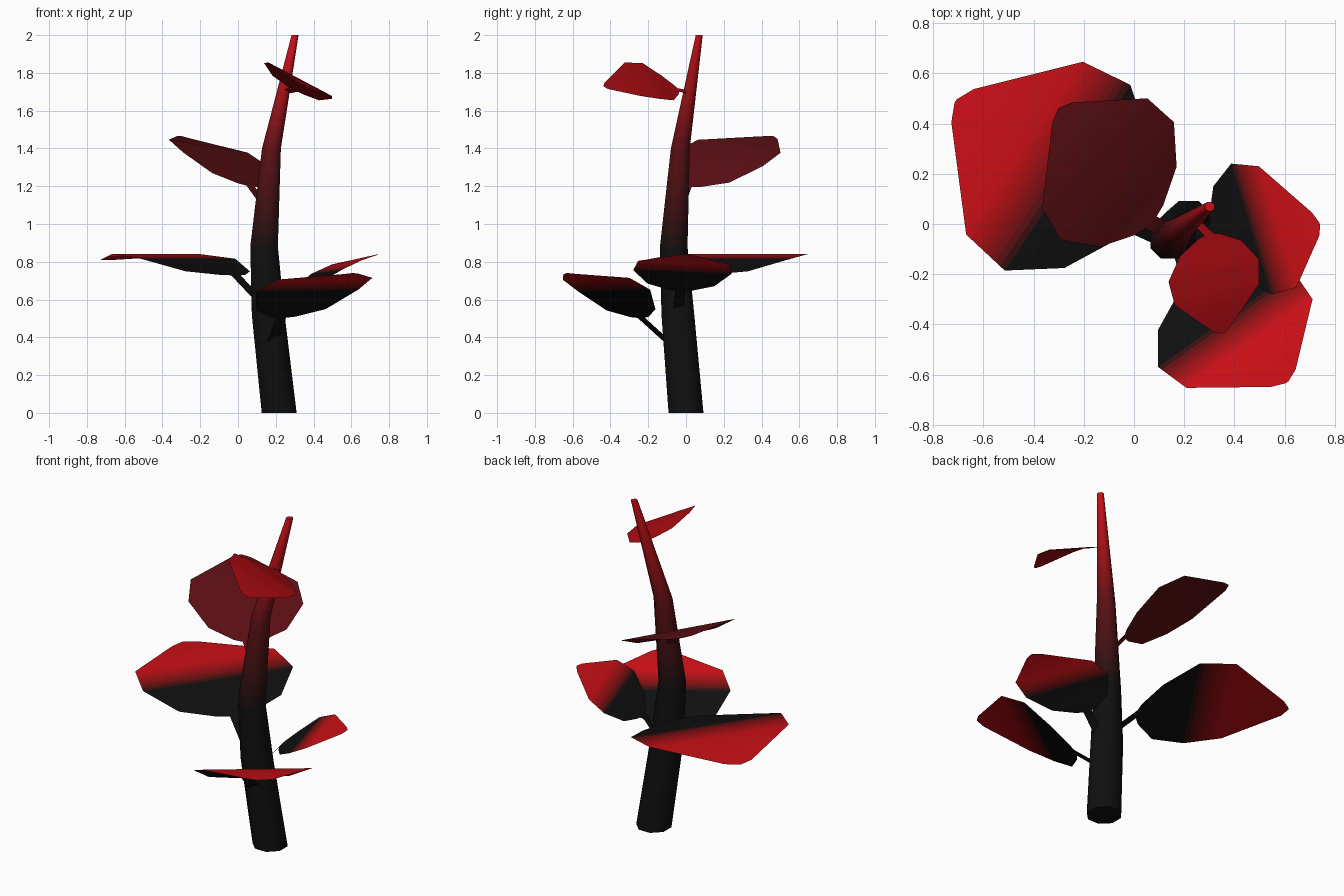
import bpy, math
from mathutils import Vector

if "Cube" in bpy.data.objects:
    bpy.data.objects.remove(bpy.data.objects["Cube"])

BLACK, DARK, RED = Vector((.005, .005, .005)), Vector((.11, .005, .007)), Vector((.6, .005, .008))


def make_object(name, verts, faces, colours):
    mesh = bpy.data.meshes.new(name)
    mesh.from_pydata(verts, [], faces)
    obj = bpy.data.objects.new(name, mesh)
    bpy.context.collection.objects.link(obj)
    slots = {}
    for poly, col in zip(mesh.polygons, colours):
        key = tuple(round(c, 3) for c in col)
        if key not in slots:
            mat = bpy.data.materials.new(name + "_shade")
            mat.diffuse_color = (*key, 1)
            mat.use_nodes = True
            mat.node_tree.nodes["Principled BSDF"].inputs["Base Color"].default_value = mat.diffuse_color
            mesh.materials.append(mat)
            slots[key] = len(slots)
        poly.material_index = slots[key]
    bpy.ops.object.select_all(action='DESELECT')
    obj.select_set(True)
    bpy.context.view_layer.objects.active = obj
    bpy.ops.object.shade_smooth_by_angle(angle=math.radians(60))
    return obj


def refine(rows, steps):
    # insert evenly spaced rows between key rows, for the colour gradient
    out = [rows[0]]
    for a, b, n in zip(rows, rows[1:], steps):
        out += [tuple(p + (q - p) * k / n for p, q in zip(a, b)) for k in range(1, n + 1)]
    return out


# Stem: eight-sided bent taper; rows are x, y, z, radius, red, green, blue
SIDES = 8
keys = [(.218, 0, 0, .1, *BLACK), (.16, -.043, .52, .094, *BLACK), (.138, -.065, .88, .079, *BLACK),
        (.177, -.03, 1.4, .054, *DARK), (.302, .07, 2, .02, *RED)]
rings = refine(keys, (1, 1, 8, 10))
verts, faces, cols = [], [], []
for x, y, z, r, *_ in rings:
    for k in range(SIDES):
        a = math.tau * (k + .5) / SIDES
        verts.append((x + r * math.cos(a), y + r * math.sin(a), z))
for i in range(len(rings) - 1):
    for k in range(SIDES):
        n = (k + 1) % SIDES
        faces.append((i * SIDES + k, i * SIDES + n, (i + 1) * SIDES + n, (i + 1) * SIDES + k))
        cols.append((Vector(rings[i][4:]) + Vector(rings[i + 1][4:])) / 2)
faces += [tuple(reversed(range(SIDES))), tuple(range(len(verts) - SIDES, len(verts)))]
cols += [BLACK, RED]
make_object("stem", verts, faces, cols)

# Leaf template rows: along, across, arch, colour blend
TEMPLATE = refine([(-.02, .1, 0, 0), (0, .25, 0, 0), (.12, .68, .01, 0), (.35, 1, .058, 0),
                   (.6, .93, .063, 1), (.96, .18, .004, 1), (1, .02, 0, 1)], (1, 1, 1, 8, 1, 1))


def leaf(name, root, base, tip, across, arch, low, high):
    root, base, tip, across = map(Vector, (root, base, tip, across))
    rows = [(root - across * .1, root + across * .1, 0)]
    for u, v, h, t in TEMPLATE:
        mid = base.lerp(tip, u) + Vector((0, 0, h * arch))
        rows.append((mid - across * v, mid + across * v, t))
    verts = [p for row in rows for p in row[:2]]
    faces = [(2 * i, 2 * i + 1, 2 * i + 3, 2 * i + 2) for i in range(len(rows) - 1)]
    cols = [low.lerp(high, (a[2] + b[2]) / 2) for a, b in zip(rows, rows[1:])]
    make_object(name, verts, faces, cols)


# Leaves with flat stalks
leaf("front_leaf", (.18, -.09, .37), (.235, -.245, .508), (.61, -.63, .74), (.27, .19, .005), 1, BLACK, RED)
leaf("right_leaf", (.19, -.045, .5), (.32, -.03, .65), (.74, 0, .84), (-.08, .26, -.01), .5, BLACK, RED)
leaf("left_leaf", (.1, -.04, .61), (-.025, .02, .73), (-.71, .49, .81), (.25, .37, 0), 1, BLACK, RED)
leaf("back_leaf", (.14, -.03, 1.1), (.06, .015, 1.205), (-.3, .46, 1.465), (.225, .235, -.037), .8, DARK, DARK)
leaf("top_leaf", (.245, .01, 1.70), (.30, -.05, 1.71), (.35, -.437, 1.73), (.18, .045, -.095), .7, RED * .6, RED * .6)
